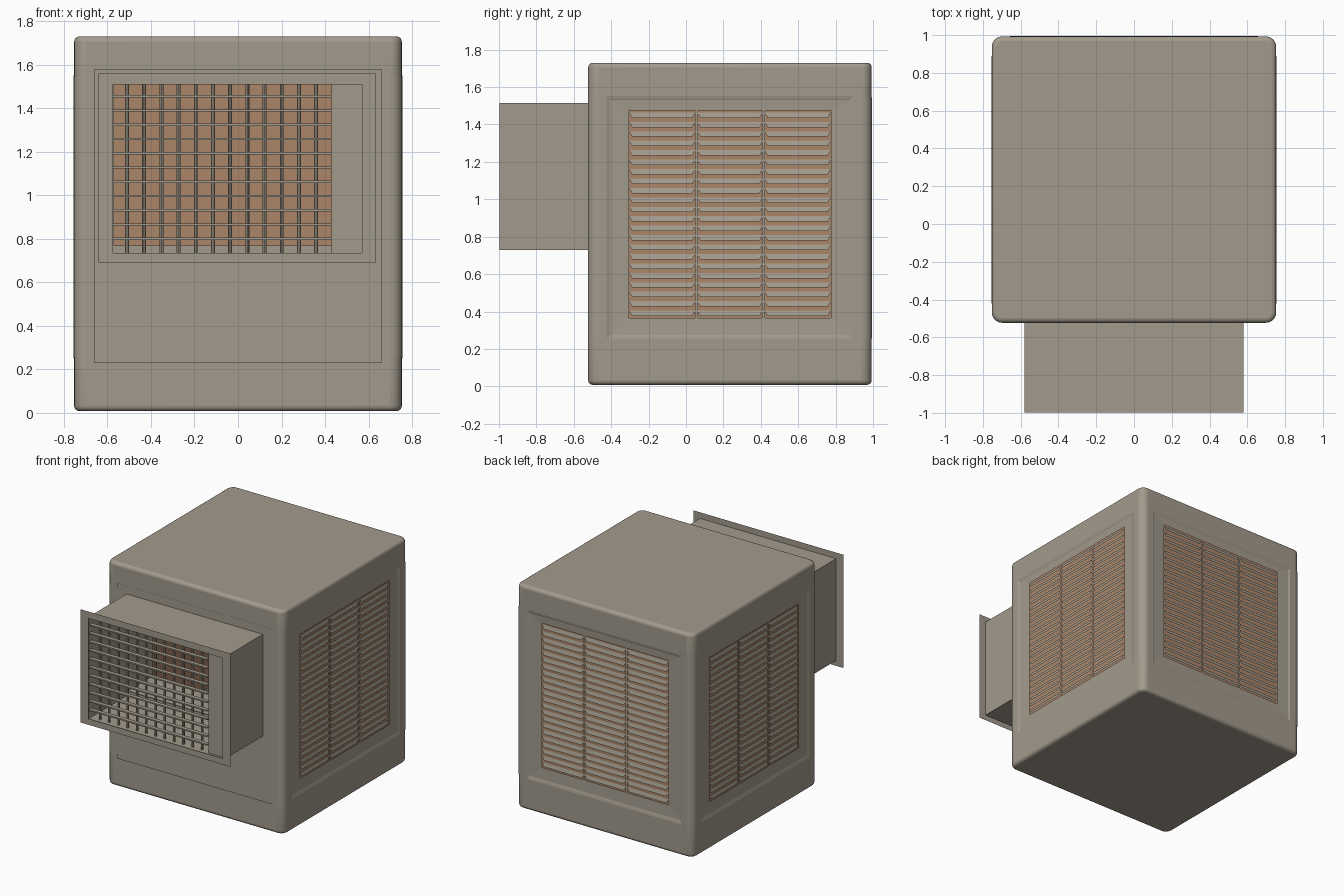
import bpy, bmesh, math
from mathutils import Matrix

if "Cube" in bpy.data.objects:
    bpy.data.objects.remove(bpy.data.objects["Cube"])


def material(name, rgb):
    m = bpy.data.materials.new(name)
    m.diffuse_color = (*rgb, 1)
    m.use_nodes = True
    m.node_tree.nodes["Principled BSDF"].inputs["Base Color"].default_value = m.diffuse_color
    return m


GREY = material("warm grey metal", (0.365, 0.328, 0.265))
ORANGE = material("orange cooling pad", (0.41, 0.235, 0.14))

HX, Y0, Y1 = 0.755, -0.525, 0.995       # cabinet extents
CY, HY = (Y0 + Y1) / 2, (Y1 - Y0) / 2
BOTTOM, TOP, POST_LO, POST_HI = 0.008, 1.73, 0.255, 1.545


def finish(bm, name, mat, matrix=None):
    if matrix:
        bm.transform(matrix)
    me = bpy.data.meshes.new(name)
    bm.to_mesh(me)
    bm.free()
    ob = bpy.data.objects.new(name, me)
    bpy.context.collection.objects.link(ob)
    me.materials.append(mat)
    return ob


def smooth(ob):
    bpy.ops.object.select_all(action='DESELECT')
    ob.select_set(True)
    bpy.context.view_layer.objects.active = ob
    bpy.ops.object.shade_smooth_by_angle(angle=math.radians(35))
    for p in ob.data.polygons:           # keep the large panels flat
        if p.area > 0.05:
            p.use_smooth = False


def add_box(bm, x0, x1, y0, y1, z0, z1):
    m = Matrix.Translation(((x0 + x1) / 2, (y0 + y1) / 2, (z0 + z1) / 2)) @ \
        Matrix.Diagonal((x1 - x0, y1 - y0, z1 - z0, 1))
    return bmesh.ops.create_cube(bm, size=1, matrix=m)["verts"]


def quad(bm, *pts):
    return bm.faces.new([bm.verts.new(p) for p in pts])


def rect_frame(bm, outer, inner, yo, yi):
    """Four quads joining an outer rectangle (x0,x1,z0,z1) to an inner one, facing -y."""
    def ring(r, y):
        x0, x1, z0, z1 = r
        return [bm.verts.new(p) for p in
                ((x0, y, z0), (x1, y, z0), (x1, y, z1), (x0, y, z1))]
    a, b = ring(outer, yo), ring(inner, yi)
    for i in range(4):
        j = (i + 1) % 4
        bm.faces.new((a[i], a[j], b[j], b[i]))


def open_tube(name, x0, x1, y0, y1, z0, z1):
    """Sheet-metal rectangular tube along y."""
    bm = bmesh.new()
    add_box(bm, x0, x1, y0, y1, z0, z1)
    bm.normal_update()
    bmesh.ops.delete(bm, geom=[f for f in bm.faces if abs(f.normal.y) > 0.9],
                     context='FACES_ONLY')
    return finish(bm, name, GREY)


# top and bottom trays: rounded and open towards the middle
def tray(name, z0, z1, up):
    bm = bmesh.new()
    i = 0.002
    add_box(bm, -HX + i, HX - i, Y0 + i, Y1 - i, z0, z1)
    vert = [e for e in bm.edges if abs(e.verts[0].co.z - e.verts[1].co.z) > 0.01]
    bmesh.ops.bevel(bm, geom=vert, offset=0.055, segments=6, affect='EDGES', profile=0.5)
    bm.normal_update()
    bmesh.ops.delete(bm, geom=[f for f in bm.faces if f.normal.z * up < -0.9],
                     context='FACES_ONLY')
    z = z1 if up > 0 else z0
    rim = [e for e in bm.edges if all(abs(v.co.z - z) < 1e-4 for v in e.verts)]
    bmesh.ops.bevel(bm, geom=rim, offset=0.025, segments=4, affect='EDGES', profile=0.5)
    smooth(finish(bm, name, GREY))


tray("top_tray", POST_HI - 0.005, TOP, 1)
tray("bottom_tray", BOTTOM, POST_LO + 0.005, -1)

# rounded corner posts
bm = bmesh.new()
r, n = 0.055, 6
prof = [(HX, HY - 0.1)]
prof += [(HX - r + r * math.cos(a), HY - r + r * math.sin(a))
         for a in (math.pi / 2 * k / n for k in range(n + 1))]
prof += [(HX - 0.1, HY)]
for sx, sy in ((1, 1), (-1, 1), (-1, -1), (1, -1)):
    p = prof if sx * sy > 0 else prof[::-1]
    lo = [bm.verts.new((sx * x, CY + sy * y, POST_LO)) for x, y in p]
    hi = [bm.verts.new((sx * x, CY + sy * y, POST_HI)) for x, y in p]
    for k in range(len(p) - 1):
        bm.faces.new((lo[k], lo[k + 1], hi[k + 1], hi[k]))
smooth(finish(bm, "corner_posts", GREY))

# louvred panels with pads on the right, back and left
IN, ZL, ZH, DEP = 0.54, 0.365, 1.475, 0.012
ROWS = 22
for name, ang, dist in (("right", 90, HX), ("back", 180, HY), ("left", 270, HX)):
    mat = Matrix.Translation((0, CY, 0)) @ Matrix.Rotation(math.radians(ang), 4, 'Z') \
        @ Matrix.Translation((0, -dist, 0))
    # shallow sunken frame
    bm = bmesh.new()
    rect_frame(bm, (-0.66, 0.66, 0.25, 1.55), (-0.64, 0.64, 0.275, 1.53), 0.0, 0.008)
    rect_frame(bm, (-0.64, 0.64, 0.275, 1.53), (-IN, IN, ZL, ZH), 0.008, DEP)
    finish(bm, name + "_panel_frame", GREY, mat)
    # tapered slats in three columns, with narrow uprights between
    bm = bmesh.new()
    pitch = (ZH - ZL) / ROWS
    t = 0.018
    for k in range(ROWS):
        z = ZL + pitch * (k + 0.22)
        for a, b in ((-IN, -0.184), (-0.176, 0.176), (0.184, IN)):
            quad(bm, (a + t, DEP - 0.004, z), (b - t, DEP - 0.004, z),
                 (b, DEP + 0.004, z + 0.029), (a, DEP + 0.004, z + 0.029))
    for u in (-0.18, 0.18):
        quad(bm, (u - 0.008, DEP, ZL), (u + 0.008, DEP, ZL),
             (u + 0.008, DEP, ZH), (u - 0.008, DEP, ZH))
    finish(bm, name + "_louvre_slats", GREY, mat)
    # cooling pad sheet
    bm = bmesh.new()
    d = DEP + 0.012
    quad(bm, (-0.6, d, 0.29), (0.6, d, 0.29), (0.6, d, 1.52), (-0.6, d, 1.52))
    finish(bm, name + "_cooling_pad", ORANGE, mat)

# front panel with an outlet opening, and its border
bm = bmesh.new()
rect_frame(bm, (-0.66, 0.66, 0.23, 1.58), (-0.57, 0.43, 0.77, 1.51), Y0 - 0.002, Y0 - 0.002)
finish(bm, "front_panel", GREY)
bm = bmesh.new()
rect_frame(bm, (-0.66, 0.66, 0.23, 1.58), (-0.645, 0.645, 0.26, 1.55), Y0 - 0.007, Y0 - 0.007)
finish(bm, "front_panel_border", GREY)

# outlet duct, and the blower throat behind it
DX, DZ0, DZ1 = 0.58, 0.73, 1.515
open_tube("outlet_duct", -DX, DX, -0.998, Y0, DZ0, DZ1)
open_tube("blower_throat", -0.57, 0.43, Y0, -0.22, 0.77, 1.51)

# thin flange round the duct mouth
bm = bmesh.new()
rect_frame(bm, (-0.64, 0.635, 0.69, 1.56), (-0.575, 0.57, 0.735, 1.51), -1.0, -1.0)
rect_frame(bm, (-0.64, 0.635, 0.69, 1.56), (-0.575, 0.57, 0.735, 1.51), -0.997, -0.997)
bm.faces.ensure_lookup_table()
bmesh.ops.reverse_faces(bm, faces=bm.faces[4:])
finish(bm, "duct_flange", GREY)

# blank plate beside the grille
bm = bmesh.new()
quad(bm, (0.43, -0.97, DZ0), (0.575, -0.97, DZ0), (0.575, -0.97, DZ1), (0.43, -0.97, DZ1))
finish(bm, "grille_blank_plate", GREY)

# grille: horizontal bars in front, upright vanes behind
bm = bmesh.new()
for k in range(11):
    z = 0.80 + k * 0.0655
    add_box(bm, -0.575, 0.43, -0.992, -0.962, z - 0.005, z + 0.005)
finish(bm, "grille_horizontal_bars", GREY)
bm = bmesh.new()
for k in range(12):
    x = -0.51 + k * 0.079
    bmesh.ops.create_cone(bm, segments=8, radius1=0.009, radius2=0.009, depth=DZ1 - DZ0,
                          matrix=Matrix.Translation((x, -0.95, (DZ0 + DZ1) / 2)))
smooth(finish(bm, "grille_upright_vanes", GREY))
